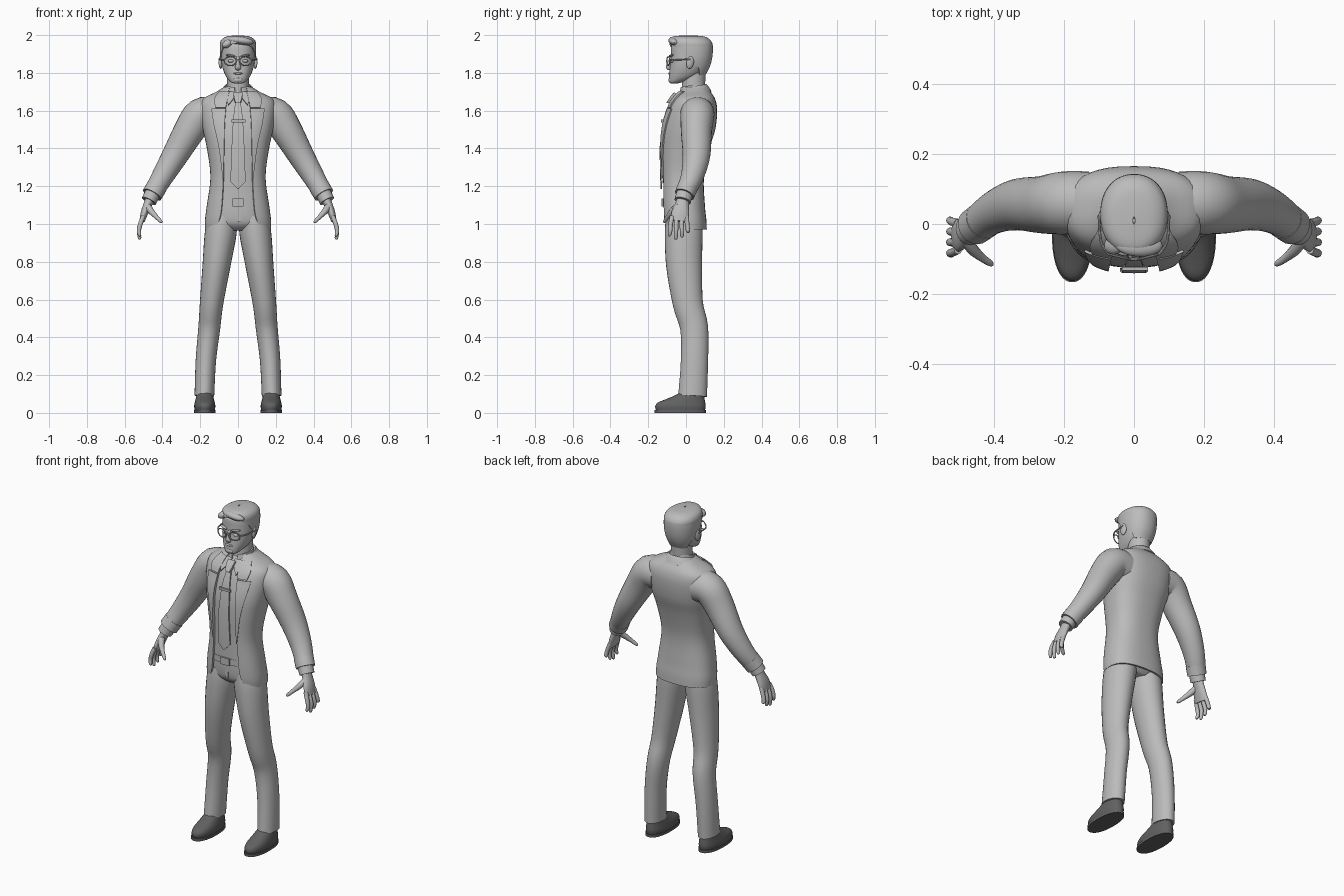
import bpy, bmesh, math
from mathutils import Vector, Matrix

cube = bpy.data.objects.get("Cube")
if cube:
    bpy.data.objects.remove(cube, do_unlink=True)


def material(name, v):
    m = bpy.data.materials.new(name)
    m.use_nodes = True
    m.diffuse_color = (v, v, v, 1)
    m.node_tree.nodes["Principled BSDF"].inputs["Base Color"].default_value = (v, v, v, 1)
    return m


GREY = material("light grey", 0.5)
DARK = material("dark grey", 0.12)


def finish(name, bm, mat=GREY, mirror=False, solid=0, offset=-1, fix=True):
    """Turn a bmesh into a smooth-shaded object with the usual modifiers."""
    if fix:
        bmesh.ops.recalc_face_normals(bm, faces=bm.faces)
    me = bpy.data.meshes.new(name)
    bm.to_mesh(me)
    bm.free()
    me.materials.append(mat)
    for p in me.polygons:
        p.use_smooth = True
    me.set_sharp_from_angle(angle=math.radians(42))
    ob = bpy.data.objects.new(name, me)
    bpy.context.collection.objects.link(ob)
    if mirror:
        ob.modifiers.new("Mirror", 'MIRROR')
    if solid:
        s = ob.modifiers.new("Thickness", 'SOLIDIFY')
        s.thickness, s.offset = solid, offset
        ob.modifiers.new("Edges", 'EDGE_SPLIT').split_angle = math.radians(42)
    return ob


def spline(rows, n=4):
    """Catmull-Rom interpolation of a list of equal-length rows."""
    out = []
    for i in range(len(rows) - 1):
        quad = [rows[max(i - 1, 0)], rows[i], rows[i + 1], rows[min(i + 2, len(rows) - 1)]]
        for k in range(n):
            t = k / n
            out.append([b + t / 2 * (c - a + t * (2*a - 5*b + 4*c - d + t * (3*(b - c) + d - a)))
                        for a, b, c, d in zip(*quad)])
    return out + [list(rows[-1])]


def skin(rings, closed=True, caps=True):
    bm = bmesh.new()
    vs = [[bm.verts.new(p) for p in r] for r in rings]
    n = len(rings[0])
    for a, b in zip(vs, vs[1:]):
        for j in range(n if closed else n - 1):
            k = (j + 1) % n
            bm.faces.new((a[j], a[k], b[k], b[j]))
    if caps:
        bm.faces.new(vs[0])
        bm.faces.new(vs[-1])
    return bm


def power(v, p):
    return math.copysign(abs(v) ** p, v)


def loft(name, rows, cx=0, p=1, tilt=0, seg=40, **kw):
    """Stack of level sections: z, half width, front y, back y, optional front gap angle."""
    gap = len(rows[0]) > 4
    rings = []
    for r in spline(rows):
        a0 = math.radians(max(r[4], 0)) if gap else 0
        ring = []
        for j in range(seg + (1 if gap else 0)):
            a = a0 + (2 * math.pi - 2 * a0) * j / seg
            y = (r[2] + r[3]) / 2 - (r[3] - r[2]) / 2 * power(math.cos(a), p)
            ring.append((cx + r[1] * power(math.sin(a), p), y, r[0] + tilt * y))
        rings.append(ring)
    return finish(name, skin(rings, not gap, not gap), fix=not gap, **kw)


def tube(name, rows, seg=20, **kw):
    """Tube along a path: x, y, z, radius across, radius in depth."""
    rows = spline(rows)
    rings = []
    for i, r in enumerate(rows):
        t = (Vector(rows[min(i + 1, len(rows) - 1)][:3]) - Vector(rows[max(i - 1, 0)][:3])).normalized()
        n = t.cross(Vector((0, 1, 0))).normalized()
        v = n.cross(t)
        rings.append([Vector(r[:3]) + n * r[3] * math.cos(a) + v * r[4] * math.sin(a)
                      for a in (2 * math.pi * j / seg for j in range(seg))])
    return finish(name, skin(rings), **kw)


def ball(name, loc, size, rot=(0, 0, 0), **kw):
    bm = bmesh.new()
    bmesh.ops.create_uvsphere(bm, u_segments=20, v_segments=12, radius=1)
    m = Matrix.Translation(loc)
    for axis, ang in zip("XYZ", rot):
        m = m @ Matrix.Rotation(math.radians(ang), 4, axis)
    bm.transform(m @ Matrix.Diagonal((*size, 1)))
    return finish(name, bm, **kw)


def box(name, loc, size):
    bm = bmesh.new()
    bmesh.ops.create_cube(bm, size=1, matrix=Matrix.Translation(loc) @ Matrix.Diagonal((*size, 1)))
    return finish(name, bm)


# Jacket body, open at the front
BOX = 0.8
coat = [(.97, .175, -.115, .11, .125), (1.02, .175, -.124, .108, .10), (1.1, .165, -.128, .10, .086),
        (1.25, .146, -.13, .095, .078), (1.4, .165, -.134, .125, .076), (1.5, .186, -.127, .155, .074),
        (1.6, .20, -.10, .165, .068), (1.66, .188, -.07, .155, .06), (1.70, .115, -.035, .13, .05),
        (1.725, .075, -.02, .11, .045)]
loft("jacket_body", [r[:4] + (math.degrees(math.asin((r[4] / r[1]) ** (1 / BOX))),) for r in coat],
     p=BOX, solid=.01)
fine = spline(coat, 8)


def chest_y(x, z):
    """Front depth of the jacket at a given place."""
    r = min(fine, key=lambda q: abs(q[0] - z))
    ry = (r[3] - r[2]) / 2
    u = min(abs(x) / r[1], .98)
    return r[2] + ry - ry * (1 - u ** (2 / BOX)) ** (BOX / 2)


def plate(name, rows, lift, cols=6, thick=.007, **kw):
    """Thin panel laid on the chest: z, inner x, outer x."""
    rings = []
    for z, a, b in rows:
        xs = [a + (b - a) * j / cols for j in range(cols + 1)]
        rings.append([(x, chest_y(x, z) - lift, z) for x in xs])
    return finish(name, skin(rings, False, False), solid=thick, offset=0, fix=False, **kw)


plate("lapels", spline([(1.24, .076, .08), (1.40, .073, .10), (1.53, .07, .128), (1.61, .064, .14)]),
      .005, mirror=True)
plate("collar_flaps", spline([(1.615, .064, .118), (1.66, .056, .125), (1.70, .045, .10)]), .006, mirror=True)
loft("jacket_collar", [(1.675, .105, -.035, .135, 38), (1.70, .088, -.03, .122, 36),
                       (1.72, .075, -.025, .108, 34)], tilt=.2, solid=.01)

# Sleeves and cuffs
tube("sleeves", [(.13, .06, 1.58, .092, .09), (.20, .06, 1.575, .09, .09), (.26, .055, 1.49, .082, .082),
                 (.335, .055, 1.36, .069, .073), (.40, .032, 1.25, .058, .06), (.45, -.005, 1.165, .05, .05)],
     seg=28, mirror=True)
tube("sleeve_cuffs", [(.43, .01, 1.198, .055, .055), (.455, -.008, 1.155, .054, .053)], mirror=True)
tube("shirt_cuffs", [(.45, -.006, 1.165, .042, .044), (.472, -.018, 1.122, .041, .044)], mirror=True)

# Shirt, collar and tie
loft("shirt", [(z, w * .93, f + .009, b - .02) for z, w, f, b, g in coat[2:]], p=BOX)
loft("shirt_collar", [(1.69, .074, -.04, .105, 12), (1.73, .066, -.03, .098, 16)], tilt=.2, solid=.008)
plate("shirt_collar_points", [(1.63, .05, .052), (1.66, .026, .06), (1.70, .008, .052)], .004, mirror=True)
plate("tie", [(1.185, -.002, .002), (1.225, -.04, .04), (1.4, -.034, .034), (1.55, -.026, .026),
              (1.60, -.02, .02), (1.65, -.013, .013)], .002, thick=.009)
plate("tie_knot", spline([(1.64, -.012, .012), (1.66, -.02, .02), (1.69, -.024, .024)]), .012, thick=.018)
box("tie_clip", (.003, chest_y(0, 1.545) - .009, 1.545), (.075, .01, .014))

# Trousers and belt
loft("hips", [(.965, .09, -.07, .06), (1.0, .15, -.105, .09), (1.06, .155, -.114, .09), (1.12, .148, -.114, .085)],
     p=.85)
tube("legs", [(.178, .035, .09, .052, .076), (.17, .045, .28, .054, .072), (.152, .043, .45, .058, .074),
              (.14, .01, .58, .062, .08), (.114, -.01, .78, .074, .095), (.092, -.012, .95, .084, .10),
              (.08, -.01, 1.04, .075, .095)], seg=28, mirror=True)
loft("belt", [(1.095, .152, -.122, .088), (1.132, .15, -.122, .087)], p=.85)
box("belt_buckle", (0, -.123, 1.113), (.06, .012, .042))
box("trouser_fly", (.006, -.113, 1.05), (.016, .006, .08))

# Shoes
for side, cx in (("left", .176), ("right", -.176)):
    loft(side + "_shoe", [(.012, .053, -.158, .10), (.035, .056, -.163, .104), (.055, .053, -.148, .102),
                          (.075, .048, -.10, .098), (.10, .042, -.045, .095), (.125, .038, -.02, .09)],
         cx=cx, p=.9, mat=DARK)
    loft(side + "_sole", [(0, .058, -.166, .106), (.016, .058, -.166, .106)], cx=cx, p=.9, mat=DARK)

# Hands
tube("palms", [(.455, -.015, 1.155, .03, .032), (.475, -.02, 1.11, .023, .035), (.495, -.03, 1.06, .02, .046),
               (.508, -.036, 1.015, .014, .046)], mirror=True)
for i, (finger, tip) in enumerate((("little", .955), ("ring", .928), ("middle", .918), ("index", .935))):
    y = .002 - .025 * i
    tube(finger + "_fingers", [(.502, y, 1.04, .012, .013), (.517, y - .004 * i + .004, 1.0, .012, .012),
                               (.525, y - .006 * i + .008, .965, .011, .011),
                               (.521, y - .008 * i + .01, tip + .008, .009, .009),
                               (.52, y - .008 * i + .01, tip, .004, .004)], seg=12, mirror=True)
tube("thumbs", [(.482, -.035, 1.10, .018, .02), (.462, -.07, 1.07, .017, .017), (.435, -.095, 1.04, .012, .012),
                (.41, -.112, 1.015, .009, .009), (.403, -.115, 1.008, .004, .004)], seg=12, mirror=True)

# Head and neck
loft("neck", [(1.64, .066, -.02, .11), (1.70, .058, -.022, .10), (1.80, .058, -.02, .105)])
loft("head", [(1.745, .022, -.082, -.04), (1.752, .04, -.089, -.015), (1.78, .063, -.09, .06), (1.82, .08, -.086, .10),
              (1.86, .088, -.082, .118), (1.90, .09, -.08, .125), (1.95, .086, -.076, .12),
              (1.975, .06, -.05, .09)], p=.88)
tube("nose", [(0, -.076, 1.885, .008, .008), (0, -.088, 1.85, .01, .013), (0, -.093, 1.83, .016, .013),
              (0, -.085, 1.818, .012, .007)], seg=14)
ball("lips", (0, -.086, 1.797), (.024, .008, .006))
ball("chin", (0, -.082, 1.762), (.026, .012, .014))
ball("eyes", (.037, -.072, 1.863), (.017, .013, .009), mirror=True)
ball("eyebrows", (.04, -.079, 1.892), (.028, .009, .006), (0, -8, 18), mirror=True)
ball("ears", (.092, .022, 1.855), (.01, .02, .034), (-12, 0, 12), mirror=True)

# Hair with a raised, swept quiff
loft("hair", [(1.79, .064, -.01, .104, 115), (1.83, .083, -.06, .125, 108), (1.87, .093, -.08, .137, 82),
              (1.91, .096, -.084, .142, 66), (1.94, .096, -.087, .142, 45), (1.96, .095, -.088, .138, 0),
              (1.98, .084, -.082, .122, 0), (1.994, .055, -.06, .09, 0), (1.999, .003, 0, .02, 0)],
     p=.92, solid=.01)
ball("hair_quiff", (.014, -.06, 1.968), (.068, .034, .022), (-14, 6, 0))
ball("hair_side_sweep", (-.055, -.058, 1.955), (.034, .028, .02), (0, -30, 25))

# Glasses
bpy.ops.mesh.primitive_torus_add(major_radius=.028, minor_radius=.0032, major_segments=28, minor_segments=8)
rim = bpy.context.object
rim.name = "glasses_rims"
rim.data.transform(Matrix.Translation((.041, -.094, 1.862)) @ Matrix.Rotation(math.radians(14), 4, 'Z')
                   @ Matrix.Rotation(math.radians(90), 4, 'X') @ Matrix.Diagonal((1.15, .85, 1, 1)))
rim.data.materials.append(GREY)
rim.modifiers.new("Mirror", 'MIRROR')
box("glasses_bridge", (0, -.1, 1.868), (.026, .006, .006))
tube("glasses_temples", [(.071, -.087, 1.87), (.094, -.05, 1.87), (.1, .025, 1.872)] and
     [(.071, -.087, 1.87, .004, .004), (.094, -.05, 1.87, .004, .004), (.1, .025, 1.872, .004, .004)],
     seg=8, mirror=True)
